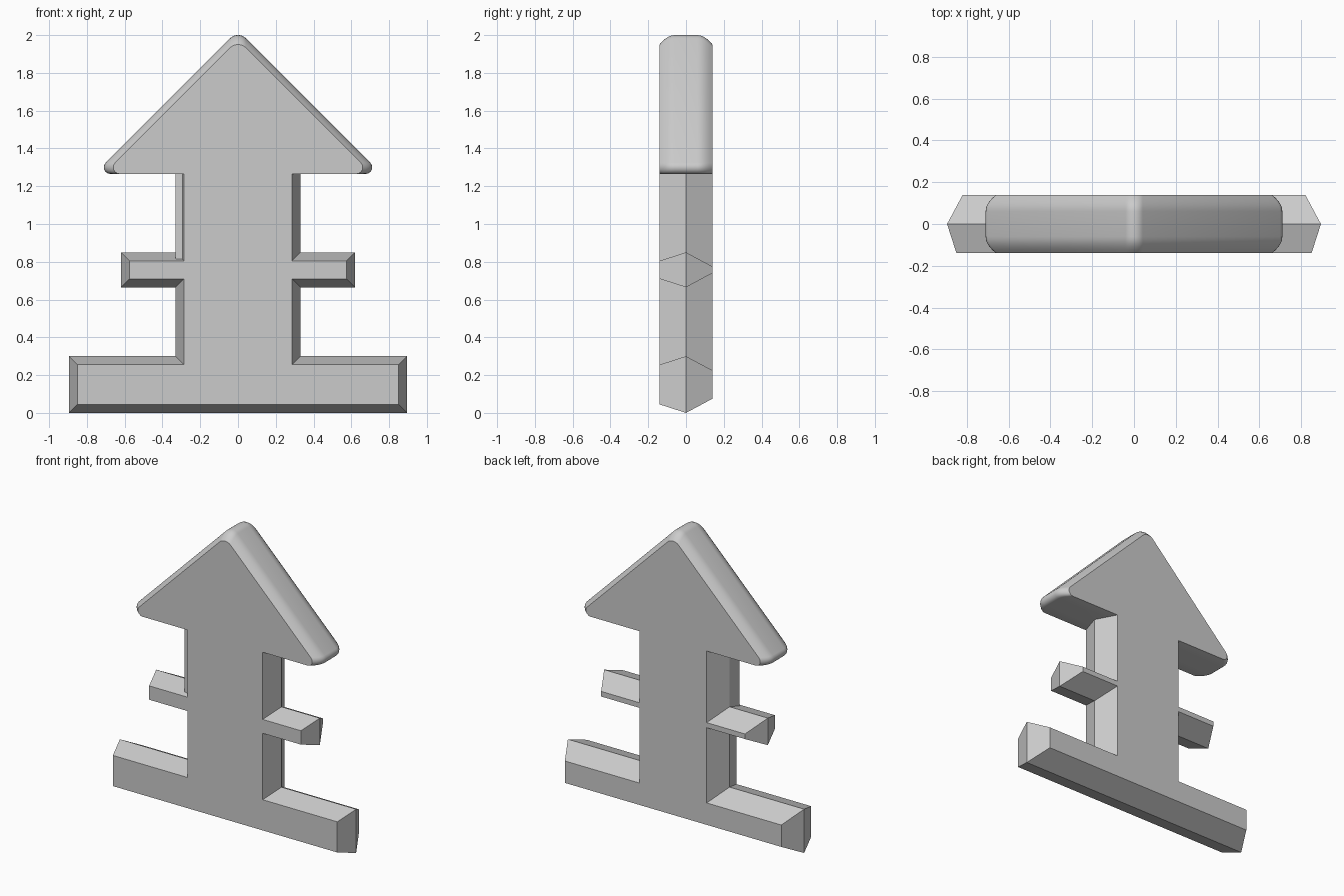
import bpy, bmesh
from math import sin, cos, radians, sqrt

cube = bpy.data.objects.get("Cube")
if cube:
    bpy.data.objects.remove(cube)

GREY = (0.6, 0.6, 0.6, 1)
grey = bpy.data.materials.new("light grey")
grey.use_nodes = True
grey.diffuse_color = GREY
grey.node_tree.nodes["Principled BSDF"].inputs["Base Color"].default_value = GREY

HALF = 0.14      # half thickness
EAVES = 1.265    # underside of the arrow head


def loft(name, rings):
    """Skin matching closed rings of 3D points and cap both ends."""
    bm = bmesh.new()
    loops = [[bm.verts.new(p) for p in ring] for ring in rings]
    n = len(loops[0])
    for a, b in zip(loops, loops[1:]):
        for i in range(n):
            j = (i + 1) % n
            bm.faces.new((a[i], a[j], b[j], b[i]))
    bm.faces.new(loops[0])
    bm.faces.new(loops[-1])
    bmesh.ops.recalc_face_normals(bm, faces=bm.faces)
    mesh = bpy.data.meshes.new(name)
    bm.to_mesh(mesh)
    bm.free()
    mesh.materials.append(grey)
    obj = bpy.data.objects.new(name, mesh)
    bpy.context.collection.objects.link(obj)
    return obj


def mirrored(half, y):
    """Close a right-hand outline with its mirror image at depth y."""
    left = [(-x, z) for x, z in reversed(half) if x > 1e-5]
    return [(x, y, z) for x, z in half + left]


# Post, arms and base: one outline, widest along the middle ridge
def body_ring(y, i):
    half = [(0.895 - i, i), (0.895 - i, 0.3 - i), (0.33 - i, 0.3 - i),
            (0.33 - i, 0.665 + i), (0.62 - i, 0.665 + i),
            (0.62 - i, 0.85 - i), (0.33 - i, 0.85 - i), (0.33 - i, EAVES)]
    return mirrored(half, y)


loft("post_and_arms", [body_ring(-HALF, 0.045), body_ring(0, 0), body_ring(HALF, 0.075)])

# Squared-off front corner on the upper right of the post
corner = [(-0.33, 0), (-0.33, -0.105), (-0.2, -HALF), (-0.2, 0)]
loft("post_corner", [[(x, y, z) for x, y in corner] for z in (0.78, EAVES)])


# Arrow head: rounded triangle with softly rounded sloping edges
def arc(cx, cz, r, start, end, steps=6):
    angles = [radians(start + (end - start) * k / steps) for k in range(steps + 1)]
    return [(cx + r * cos(a), cz + r * sin(a)) for a in angles]


def head_ring(y, inset):
    peak = 2.025 - inset
    tip_r, top_r = 0.035, 0.06
    tip_x = peak - EAVES - tip_r * (1 + sqrt(2))
    half = arc(tip_x, EAVES + tip_r, tip_r, -90, 45)
    half += arc(0, peak - top_r * sqrt(2), top_r, 45, 90)
    return mirrored(half, y)


steps = [k / 5 for k in range(6)]
levels = [(-0.06 - 0.08 * t, 0.05 * t * t) for t in reversed(steps)]
levels += [(-y, i) for y, i in reversed(levels)]
head = loft("arrow_head", [head_ring(y, i) for y, i in levels])

bpy.ops.object.select_all(action='DESELECT')
head.select_set(True)
bpy.context.view_layer.objects.active = head
bpy.ops.object.shade_smooth_by_angle(angle=radians(35))
